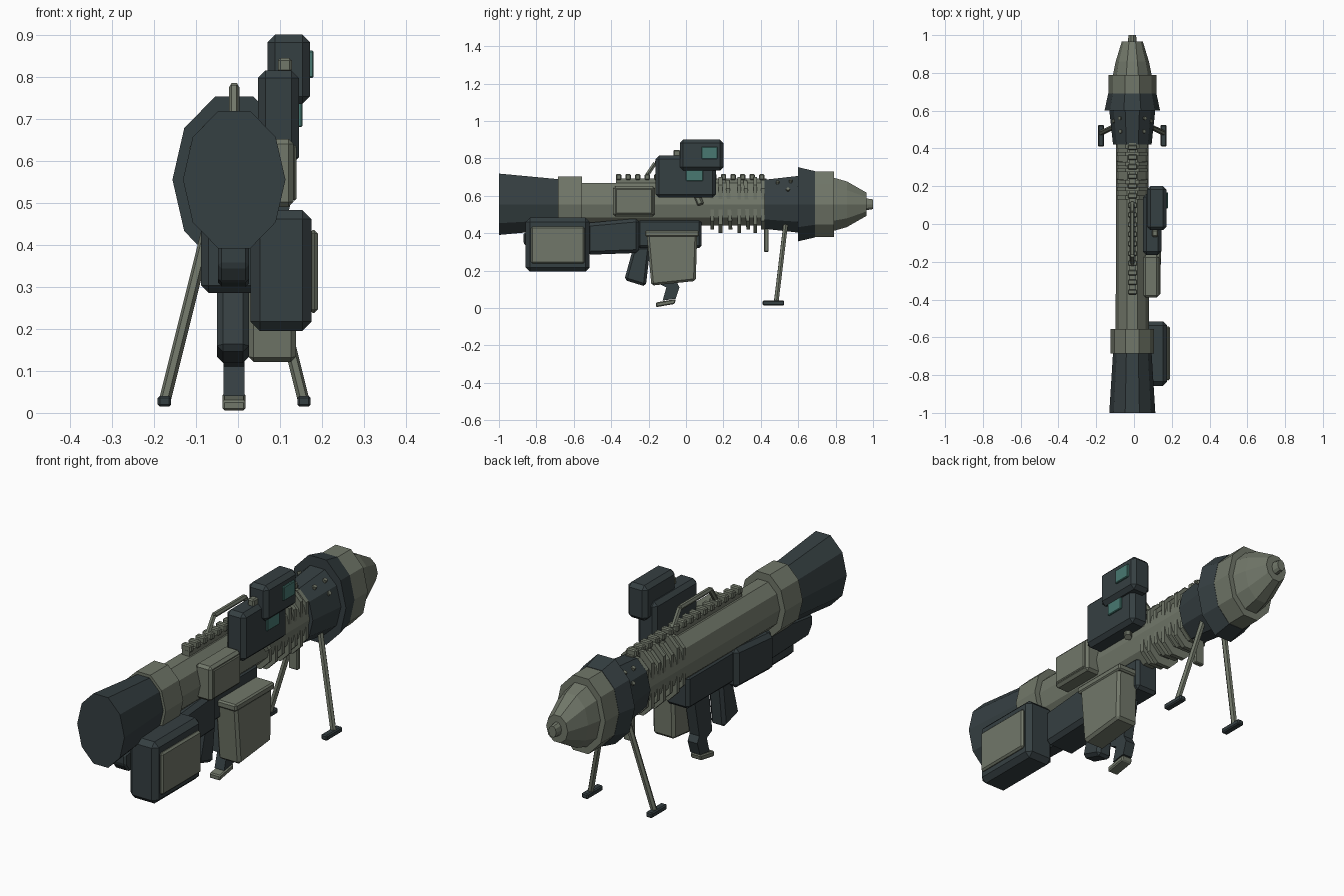
import bpy, bmesh, math
from mathutils import Vector

if "Cube" in bpy.data.objects:
    bpy.data.objects.remove(bpy.data.objects["Cube"])

CX, CZ = -0.009, 0.555      # tube axis


def material(name, rgb):
    m = bpy.data.materials.new(name)
    m.diffuse_color = (*rgb, 1)
    m.use_nodes = True
    m.node_tree.nodes["Principled BSDF"].inputs["Base Color"].default_value = m.diffuse_color
    return m


DARK = material("dark_slate", (0.036, 0.050, 0.054))
GREY = material("olive_grey", (0.165, 0.185, 0.142))
TEAL = material("teal_glass", (0.065, 0.190, 0.165))


def finish(name, bm, mat, bevel=0):
    bmesh.ops.recalc_face_normals(bm, faces=bm.faces)
    me = bpy.data.meshes.new(name)
    bm.to_mesh(me)
    bm.free()
    me.materials.append(mat)
    ob = bpy.data.objects.new(name, me)
    bpy.context.collection.objects.link(ob)
    if bevel:
        mod = ob.modifiers.new("bevel", 'BEVEL')
        mod.width = bevel
        mod.segments = 1
    return ob


def loft(name, rings, mat, bevel=0):
    """Skin matching rings of points and cap both ends."""
    bm = bmesh.new()
    rows = [[bm.verts.new(p) for p in r] for r in rings]
    n = len(rows[0])
    for a, b in zip(rows, rows[1:]):
        for i in range(n):
            j = (i + 1) % n
            bm.faces.new((a[i], a[j], b[j], b[i]))
    bm.faces.new(rows[0])
    bm.faces.new(rows[-1])
    return finish(name, bm, mat, bevel)


def barrel(name, stations, mat, sides=10):
    """Oval body along y from (y, half width, half height) stations."""
    k = math.sin(math.radians(72))     # flat edge on top
    rings = []
    for y, rx, rz in stations:
        angles = [math.tau * i / sides for i in range(sides)]
        rings.append([(CX + rx * math.cos(a), y, CZ + rz / k * math.sin(a)) for a in angles])
    return loft(name, rings, mat)


def side_prism(name, yz, x0, x1, mat, bevel=0):
    return loft(name, [[(x, y, z) for y, z in yz] for x in (x0, x1)], mat, bevel)


def box(name, x, y, z, mat, bevel=0):
    yz = [(y[0], z[0]), (y[1], z[0]), (y[1], z[1]), (y[0], z[1])]
    return side_prism(name, yz, x[0], x[1], mat, bevel)


def rod(name, a, b, r, mat, sides=6):
    a, b = Vector(a), Vector(b)
    q = (b - a).to_track_quat('Z', 'Y')
    ring = [q @ Vector((r * math.cos(math.tau * i / sides), r * math.sin(math.tau * i / sides), 0))
            for i in range(sides)]
    return loft(name, [[p + v for v in ring] for p in (a, b)], mat)


# launch tube and exhaust flare
barrel("rear_flare", [(-1.0, 0.122, 0.164), (-0.68, 0.102, 0.134)], DARK)
barrel("rear_collar", [(-0.685, 0.115, 0.148), (-0.555, 0.115, 0.148)], GREY)
barrel("tube", [(-0.56, 0.088, 0.113), (0.43, 0.086, 0.113)], GREY)

# warhead
barrel("front_shroud", [(0.42, 0.102, 0.131), (0.605, 0.122, 0.152)], DARK)
barrel("front_flange", [(0.60, 0.147, 0.198), (0.69, 0.128, 0.177)], DARK)
barrel("warhead_band", [(0.69, 0.127, 0.175), (0.79, 0.127, 0.175)], GREY)
barrel("nose_cone", [(0.79, 0.102, 0.142), (0.86, 0.088, 0.122), (0.965, 0.056, 0.062)], GREY)
barrel("nose_tip", [(0.96, 0.024, 0.032), (1.0, 0.020, 0.026)], GREY)

# cooling ribs, tall chamfered plates, some leaning
for i, y in enumerate((0.14, 0.185, 0.23, 0.285, 0.325, 0.37, 0.41)):
    hx, hz, c = 0.080, 0.150 if i % 2 else 0.132, 0.045
    outline = [(hx, hz - c), (hx - c, hz), (c - hx, hz), (-hx, hz - c),
               (-hx, c - hz), (c - hx, -hz), (hx - c, -hz), (hx, c - hz)]
    lean = 0.06 if i in (2, 4) else 0
    loft("cooling_rib", [[(CX + u, y + d - lean * v, CZ - 0.003 + v) for u, v in outline]
                         for d in (-0.010, 0.010)], GREY)
box("front_hanger", (-0.033, 0.015), (0.418, 0.442), (0.30, 0.45), GREY, 0.004)

# top rail with teeth
box("top_rail", (-0.027, 0.011), (-0.375, 0.43), (0.655, 0.692), GREY)
for i in range(16):
    y = -0.36 + i * 0.051
    box("rail_tooth", (-0.033, 0.017), (y - 0.014, y + 0.014), (0.685, 0.717), GREY, 0.005)

# carry handle over the rail
grip_path = [(-0.215, 0.70), (-0.165, 0.775), (0.06, 0.775), (0.11, 0.70)]
for (ya, za), (yb, zb) in zip(grip_path, grip_path[1:]):
    rod("carry_handle", (CX, ya, za), (CX, yb, zb), 0.012, GREY)

# sight boxes with lenses
box("lower_sight", (0.047, 0.145), (-0.163, 0.16), (0.59, 0.815), DARK, 0.018)
box("upper_sight", (0.07, 0.171), (-0.033, 0.20), (0.735, 0.90), DARK, 0.018)
box("lower_lens", (0.14, 0.153), (0.0, 0.09), (0.68, 0.745), TEAL, 0.003)
box("upper_lens", (0.165, 0.180), (0.083, 0.168), (0.797, 0.862), TEAL, 0.003)
box("sight_switch", (0.095, 0.128), (-0.068, -0.03), (0.81, 0.845), GREY, 0.006)
rod("sight_knob", (0.085, 0.06, 0.60), (0.10, 0.078, 0.555), 0.018, GREY)

# side control box
box("control_box", (0.05, 0.132), (-0.39, -0.165), (0.49, 0.652), GREY, 0.012)
box("control_cover", (0.13, 0.139), (-0.375, -0.18), (0.505, 0.637), GREY, 0.004)

# battery pack with side panel
box("battery_pack", (0.03, 0.175), (-0.857, -0.515), (0.195, 0.483), DARK, 0.022)
box("battery_panel", (0.17, 0.190), (-0.828, -0.542), (0.238, 0.435), GREY, 0.008)

# under-tube housings
side_prism("rear_housing", [(-0.53, 0.285), (-0.25, 0.295), (-0.25, 0.48), (-0.53, 0.455)],
           -0.088, 0.07, DARK, 0.018)
side_prism("shoulder_rest", [(-0.87, 0.35), (-0.84, 0.31), (-0.50, 0.30), (-0.50, 0.45), (-0.87, 0.40)],
           -0.047, 0.026, DARK, 0.008)
box("receiver", (-0.07, 0.05), (-0.26, 0.083), (0.32, 0.475), DARK, 0.014)

# stock block, trigger grip and grip foot
side_prism("rear_grip", [(-0.33, 0.15), (-0.215, 0.115), (-0.19, 0.33), (-0.28, 0.33)],
           -0.050, 0.026, DARK, 0.014)
side_prism("pistol_grip", [(-0.125, 0.04), (-0.055, 0.05), (-0.035, 0.11), (-0.05, 0.14), (-0.01, 0.34),
                           (-0.12, 0.34), (-0.145, 0.13), (-0.105, 0.11)], -0.034, 0.016, DARK)
side_prism("grip_foot", [(-0.16, 0.005), (-0.06, 0.022), (-0.055, 0.048), (-0.16, 0.03)],
           -0.037, 0.018, GREY, 0.005)

# magazine box with lid
side_prism("magazine", [(-0.185, 0.12), (0.052, 0.145), (0.06, 0.395), (-0.21, 0.395)],
           0.025, 0.138, GREY, 0.012)
box("magazine_lid", (0.02, 0.143), (-0.22, 0.07), (0.382, 0.415), GREY, 0.007)

# bipod and shroud bolts, mirrored about the tube axis
for s in (-1, 1):
    rod("bipod_leg", (CX + s * 0.165, 0.482, 0.03), (CX + s * 0.060, 0.533, 0.45), 0.014, GREY)
    box("bipod_foot", (CX + s * 0.166 - 0.016, CX + s * 0.166 + 0.016), (0.41, 0.525), (0.015, 0.04), DARK, 0.005)
    for y, u, v in ((0.49, 0.062, 0.118), (0.56, 0.066, 0.124), (0.545, 0.098, 0.078)):
        rod("shroud_bolt", (CX + s * u * 0.9, y, CZ + v * 0.9), (CX + s * u * 1.05, y, CZ + v * 1.05), 0.010, GREY)
